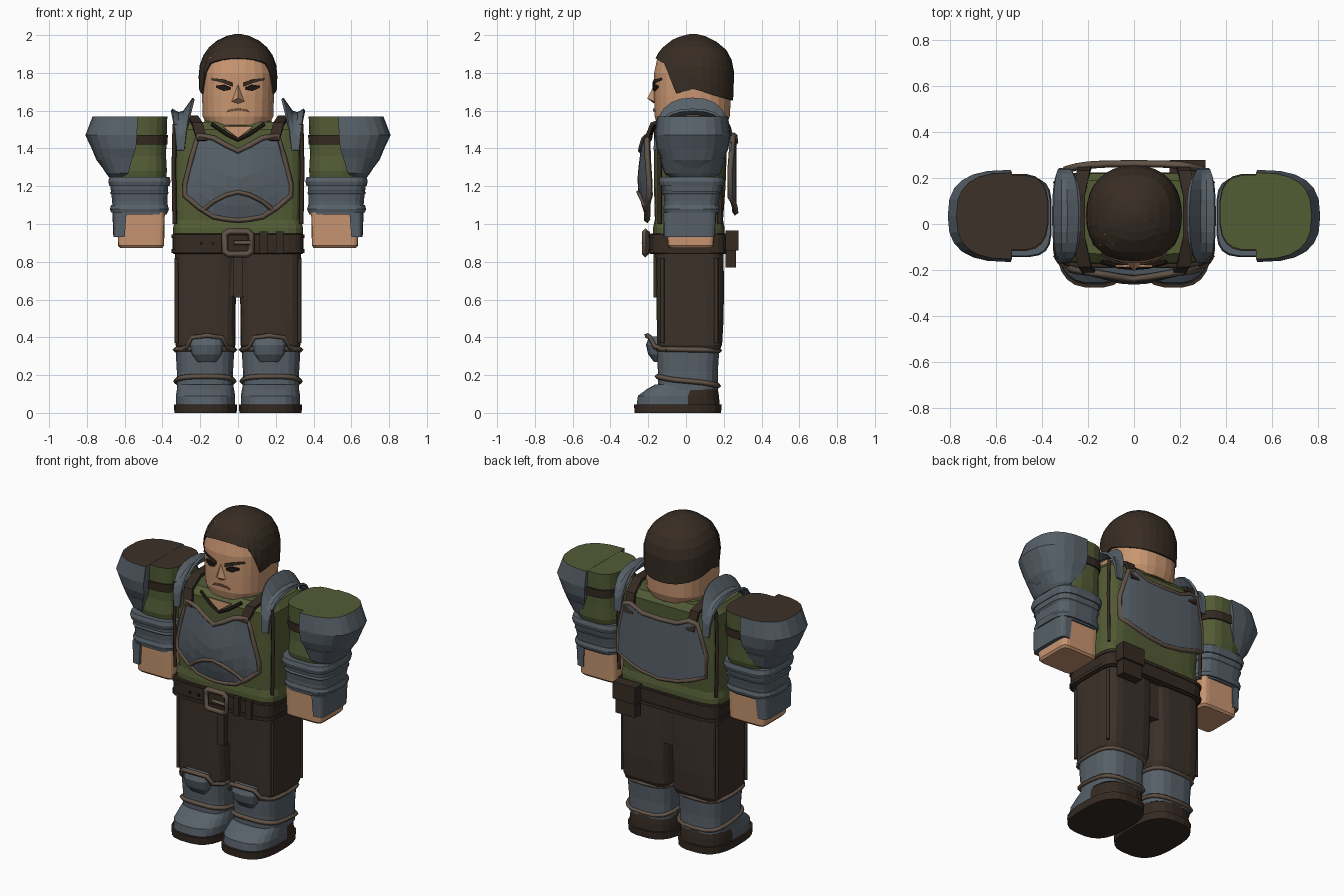
import bpy, bmesh, math
from mathutils import Vector

if "Cube" in bpy.data.objects:
    bpy.data.objects.remove(bpy.data.objects["Cube"])


def material(name, srgb):
    col = [(c / 255) ** 2.2 for c in srgb] + [1]
    m = bpy.data.materials.new(name)
    m.use_nodes = True
    m.diffuse_color = col
    m.node_tree.nodes["Principled BSDF"].inputs["Base Color"].default_value = col
    return m


SKIN = material("skin", (200, 149, 113))
HAIR = material("dark_brown_hair", (58, 48, 40))
STEEL = material("blue_grey_steel", (88, 97, 105))
GREEN = material("olive_cloth", (84, 92, 56))
CLOTH = material("brown_trouser_cloth", (62, 52, 45))
LEATHER = material("dark_leather", (56, 46, 39))
TRIM = material("taupe_trim", (97, 84, 73))
DARK = material("near_black", (36, 28, 25))
LIP = material("lip_brown", (135, 92, 70))


def lerp(tab, x):
    """Piecewise linear lookup in a short table of (x, value)."""
    for (a, va), (b, vb) in zip(tab, tab[1:]):
        if x <= b:
            return va + (vb - va) * max(0, (x - a) / (b - a))
    return tab[-1][1]


def make(name, verts, faces, mats, rule=None, thick=0):
    bm = bmesh.new()
    vs = [bm.verts.new(v) for v in verts]
    for f in faces:
        bm.faces.new([vs[i] for i in f])
    bmesh.ops.recalc_face_normals(bm, faces=bm.faces)
    bm.normal_update()
    if rule:
        for f in bm.faces:
            f.material_index = rule(f.calc_center_median(), f.normal)
    me = bpy.data.meshes.new(name)
    bm.to_mesh(me)
    bm.free()
    for m in mats:
        me.materials.append(m)
    ob = bpy.data.objects.new(name, me)
    bpy.context.collection.objects.link(ob)
    if thick:
        mod = ob.modifiers.new("thickness", "SOLIDIFY")
        mod.thickness, mod.offset = thick, 0
    return ob


def spow(v, e):
    return math.copysign(abs(v) ** e, v)


def grid_faces(rows, cols, closed=False):
    span = cols if closed else cols - 1
    return [(r * cols + c, r * cols + (c + 1) % cols,
             (r + 1) * cols + (c + 1) % cols, (r + 1) * cols + c)
            for r in range(rows - 1) for c in range(span)]


def loft(name, rings, mats, p=4, n=20, s=1, half=False, rule=None):
    """Stack rounded-box rings (z, cx, cy, rx, ry); half makes a D section."""
    verts = []
    for z, cx, cy, rx, ry in rings:
        for i in range(n):
            a = math.pi * (i / (n - 1) - .5) if half else 2 * math.pi * (i + .5) / n
            verts.append((s * (cx + rx * spow(math.cos(a), 2 / p)),
                          cy + ry * spow(math.sin(a), 2 / p), z))
    k = len(rings)
    faces = grid_faces(k, n, True) + [tuple(range(n)), tuple(range((k - 1) * n, k * n))]
    return make(name, verts, faces, mats, rule)


def tube(name, pts, mat, r=.014, cyclic=False):
    cu = bpy.data.curves.new(name, "CURVE")
    cu.dimensions, cu.bevel_depth, cu.bevel_resolution = "3D", r, 0
    cu.use_fill_caps = True
    sp = cu.splines.new("POLY")
    sp.points.add(len(pts) - 1)
    for q, v in zip(sp.points, pts):
        q.co = (*v, 1)
    sp.use_cyclic_u = cyclic
    cu.materials.append(mat)
    ob = bpy.data.objects.new(name, cu)
    bpy.context.collection.objects.link(ob)


def box(name, lo, hi, mat):
    x, y = (lo[0] + hi[0]) / 2, (lo[1] + hi[1]) / 2
    rx, ry = (hi[0] - lo[0]) / 2, (hi[1] - lo[1]) / 2
    verts = [(x + i * rx, y + j * ry, z) for z in (lo[2], hi[2])
             for i, j in ((-1, -1), (1, -1), (1, 1), (-1, 1))]
    return make(name, verts, grid_faces(2, 4, True) + [(0, 1, 2, 3), (4, 5, 6, 7)], [mat])


# Torso, neck and collar
loft("torso", [(.88, 0, .015, .33, .18), (1.0, 0, .015, .335, .18), (1.2, 0, .02, .34, .19),
               (1.5, 0, .025, .342, .195), (1.54, 0, .03, .31, .16)], [GREEN], p=6, n=24)
loft("neck", [(1.4, 0, .03, .13, .13), (1.54, 0, .03, .13, .14)], [SKIN], p=2.5, n=12)
loft("collar", [(1.52, 0, .035, .2, .18), (1.565, 0, .04, .165, .15)], [GREEN], p=3, n=14)
make("throat", [(-.08, -.182, 1.515), (.08, -.182, 1.515), (0, -.186, 1.455)], [(0, 1, 2)], [SKIN], thick=.008)
tube("collar_edge", [(-.14, -.165, 1.53), (-.06, -.185, 1.475), (0, -.19, 1.445), (.06, -.185, 1.475),
                     (.14, -.165, 1.53)], DARK, .01)
loft("shirt_hem", [(.93, 0, .015, .345, .19), (.98, 0, .015, .345, .19), (1.02, 0, .015, .336, .182)], [GREEN], p=6)


# Breastplate and backplate
def front_y(x, z):
    swell = lerp([(1.0, .2), (1.15, .9), (1.25, 1), (1.47, .6)], z)
    return -.178 - .07 * swell * (1 - min(1, abs(x) / .3) ** 1.8)


def back_y(x, z):
    return .222 + .035 * (1 - min(1, abs(x) / .32) ** 4)


def armour(name, surf, top, bottom, out):
    xs = [x for x, _ in top]
    xs = [-x for x in xs[:0:-1]] + xs
    rows = 6
    verts = []
    for r in range(rows):
        for x in xs:
            a, b = lerp(bottom, abs(x)), lerp(top, abs(x))
            z = a + (b - a) * r / (rows - 1)
            verts.append((x, surf(x, z), z))
    make(name, verts, grid_faces(rows, len(xs)), [STEEL], thick=.02)
    edge = [(x, lerp(top, abs(x))) for x in xs] + [(x, lerp(bottom, abs(x))) for x in xs[::-1]]
    tube(name + "_trim", [(x, surf(x, z) + out, z) for x, z in edge], TRIM, .016, True)


armour("breastplate", front_y,
       [(0, 1.385), (.06, 1.415), (.13, 1.455), (.21, 1.47), (.245, 1.35), (.28, 1.21)],
       [(0, 1.02), (.1, 1.03), (.17, 1.05), (.22, 1.1), (.28, 1.15)], -.008)
armour("backplate", back_y,
       [(0, 1.43), (.12, 1.435), (.2, 1.47), (.25, 1.46), (.3, 1.28)],
       [(0, 1.06), (.15, 1.08), (.3, 1.14)], .004)
tube("belly_arch", [(x, front_y(x, z) - .008, z) for x, z in
                    ((-.19, 1.07), (-.13, 1.12), (-.06, 1.155), (0, 1.17), (.06, 1.155), (.13, 1.12), (.19, 1.07))], TRIM, .013)

# Belt, buckle and pouch
loft("belt", [(.84, 0, .012, .342, .2), (.85, 0, .012, .348, .208), (.94, 0, .012, .348, .208),
              (.95, 0, .012, .342, .2)], [LEATHER], p=7, n=24)
for z in (.857, .935):
    loft("belt_rim", [(z - .01, 0, .012, .353, .213), (z + .01, 0, .012, .353, .213)], [LEATHER], p=7, n=24)
tube("buckle", [(x, -.215, .9 + z) for x, z in ((-.07, -.045), (-.05, -.06), (.05, -.06), (.07, -.045),
                                              (.07, .045), (.05, .06), (-.05, .06), (-.07, .045))], TRIM, .018, True)
tube("buckle_prong", [(-.02, -.22, .9), (.07, -.225, .9)], TRIM, .012)
for x in (.115, .2):
    box("belt_keeper", (x, -.215, .845), (x + .04, -.19, .96), LEATHER)
for x in (-.2, -.14):
    box("belt_hole", (x, -.203, .89), (x + .015, -.197, .905), DARK)
box("belt_pouch", (.165, .21, .77), (.3, .265, .94), LEATHER)
box("pouch_flap", (.155, .21, .86), (.31, .278, .965), LEATHER)
box("fly_flap", (-.025, -.172, .61), (.025, -.14, .85), CLOTH)
box("crotch", (-.06, -.14, .62), (.06, .18, .86), CLOTH)

# Head
HEAD = [(1.5, 0, .025, .125, .14), (1.525, 0, .03, .165, .185), (1.57, 0, .033, .188, .2),
        (1.68, 0, .035, .192, .205), (1.8, 0, .037, .194, .207), (1.88, 0, .037, .18, .19),
        (1.94, 0, .037, .14, .15), (1.97, 0, .037, .08, .08)]
loft("head", HEAD, [SKIN], p=2.5, n=24)


def face_y(x, z):
    rx = lerp([(h[0], h[3]) for h in HEAD], z)
    ry = lerp([(h[0], h[4]) for h in HEAD], z)
    return .035 - ry * (1 - abs(x / rx) ** 2.5) ** .4


def face_plate(name, pts, mat, s=1):
    verts = [(s * x, face_y(x, z) - .004, z) for x, z in pts]
    make(name, verts, [tuple(range(len(pts)))], [mat], thick=.009)


for s, side in ((1, "left"), (-1, "right")):
    face_plate(side + "_brow", [(.03, 1.728), (.08, 1.748), (.14, 1.762), (.14, 1.772), (.08, 1.766), (.03, 1.748)], HAIR, s)
    face_plate(side + "_eye", [(.04, 1.712), (.075, 1.704), (.115, 1.722), (.115, 1.732), (.075, 1.738), (.04, 1.724)], DARK, s)
face_plate("mouth", [(-.06, 1.592), (0, 1.602), (.06, 1.592), (.045, 1.606), (0, 1.612), (-.045, 1.606)], LIP)
make("nose", [(0, -.168, 1.74), (-.036, -.165, 1.648), (.036, -.165, 1.648), (0, -.205, 1.665), (0, -.17, 1.638)],
     [(0, 1, 3), (0, 3, 2), (1, 4, 3), (4, 2, 3), (0, 2, 4, 1)], [SKIN])

# Hair cap with a hairline that drops at the temples
CROWN = [(1.64, .197), (1.8, .203), (1.86, .194), (1.92, .163), (1.97, .103), (1.99, .058), (2.0, .015)]
HAIRLINE = [(-1, 1.875), (-.72, 1.85), (-.6, 1.84), (-.5, 1.72), (-.38, 1.69), (0, 1.715), (.5, 1.68), (1, 1.655)]
cols, rows, verts = 32, 8, []
for r in range(rows):
    for c in range(cols):
        a = 2 * math.pi * c / cols
        low = lerp(HAIRLINE, math.sin(a))
        z = low + (2 - low) * (1 - (1 - r / (rows - 1)) ** 1.7)
        q = lerp(CROWN, z)
        verts.append((q * spow(math.cos(a), .88), .038 + 1.04 * q * spow(math.sin(a), .88), z))
make("hair", verts, grid_faces(rows, cols, True) + [tuple(range((rows - 1) * cols, rows * cols))], [HAIR], thick=.012)

for s, side in ((1, "left"), (-1, "right")):
    # Shoulder guard arching over the torso edge
    sect = [(.352, .215), (.315, .195), (.285, .205), (.235, .275)]
    verts = []
    for i in range(13):
        a = math.pi * i / 12
        for x, h in sect:
            k = .35 + .65 * math.sin(a)
            verts.append((s * (.31 + (x - .31) * k), .035 - .2 * spow(math.cos(a), .8), 1.39 + h * math.sin(a) ** .7))
    make(side + "_shoulder_guard", verts, grid_faces(13, 4), [STEEL], thick=.014)

    # Strap joining breastplate and backplate
    path = [(.19, -.215, 1.44), (.215, -.18, 1.53), (.24, -.06, 1.565), (.24, .13, 1.565), (.22, .225, 1.52), (.21, .258, 1.41)]
    verts = [(s * (x + w), y, z) for x, y, z in path for w in (-.028, .028)]
    make(side + "_shoulder_strap", verts, grid_faces(6, 2), [LEATHER], thick=.02)
    for y in (-.14, .18):
        tube(side + "_side_seam", [(s * .335, y, 1.0), (s * .34, y, 1.3), (s * .335, y, 1.53)], LEATHER, .012)

    # Sleeve with its band
    top = GREEN if s > 0 else CLOTH
    caps = lambda c, n: int(n.z > .9 and c.z > 1.5)
    loft(side + "_sleeve", [(1.2, .515, .04, .13, .14), (1.28, .515, .045, .14, .16), (1.36, .51, .05, .13, .155),
                            (1.569, .51, .05, .137, .163)], [GREEN, top], p=3, s=s, rule=caps)
    loft(side + "_sleeve_band", [(1.42, .51, .05, .137, .166), (1.47, .51, .05, .14, .169)], [LEATHER], p=3, s=s)

    # Layered pauldron
    loft(side + "_pauldron", [(1.3, .62, .035, .1, .1), (1.34, .56, .035, .19, .165), (1.4, .54, .035, .235, .19),
                              (1.47, .535, .035, .273, .2), (1.57, .53, .035, .24, .188)],
         [STEEL, top], p=2.7, n=13, s=s, half=True, rule=caps)
    loft(side + "_pauldron_lame", [(1.25, .6, .035, .085, .12), (1.27, .58, .035, .12, .15), (1.35, .56, .035, .19, .175)],
         [STEEL], p=2.7, n=13, s=s, half=True)

    # Forearm guard and hand
    loft(side + "_forearm_guard", [(1.05, .52, .025, .145, .14), (1.12, .52, .03, .147, .145), (1.24, .525, .035, .157, .165)],
         [STEEL], p=4, s=s)
    for z, rx, ry, h in ((1.225, .166, .175, .024), (1.165, .156, .158, .01), (1.08, .157, .153, .02)):
        loft(side + "_guard_band", [(z - h, .522, .03, rx - .006, ry - .006), (z, .522, .03, rx, ry),
                                    (z + h, .522, .03, rx - .006, ry - .006)], [STEEL], p=4, s=s)
    loft(side + "_wrist_plate", [(.93, .6, .018, .06, .136), (1.06, .59, .02, .075, .14)], [STEEL], p=5, n=13, s=s, half=True)
    loft(side + "_hand", [(.873, .513, .025, .112, .112), (.885, .513, .025, .122, .122), (1.06, .515, .025, .128, .13)],
         [SKIN], p=9, s=s)

    # Trousers
    loft(side + "_trouser_leg", [(.33, .172, .02, .148, .158), (.36, .172, .02, .16, .172), (.5, .173, .022, .16, .178),
                                 (.7, .17, .022, .162, .18), (.86, .168, .018, .166, .18)], [CLOTH], p=5, s=s)
    for y in (-.125, .16):
        tube(side + "_trouser_seam", [(s * .325, y, .37), (s * .325, y, .82)], CLOTH, .012)

    # Greave, knee cap and trims
    loft(side + "_greave", [(.12, .175, .01, .15, .16), (.22, .175, .01, .15, .16), (.34, .175, .01, .157, .168)],
         [STEEL], p=3.2, s=s)
    loft(side + "_knee_cap", [(.27, .165, -.15, .05, .02), (.31, .165, -.15, .08, .05), (.36, .165, -.15, .09, .062),
                              (.405, .165, -.145, .078, .05)], [STEEL], p=2.5, n=14, s=s)
    tube(side + "_knee_trim", [(s * x, y, z) for x, y, z in ((.025, -.1, .335), (.06, -.165, .35), (.085, -.19, .4),
                               (.165, -.208, .41), (.245, -.19, .4), (.27, -.165, .35), (.32, -.1, .335))], TRIM, .014)
    for z0, tilt, rx, ry in ((.335, .005, .158, .168), (.168, .025, .154, .163)):
        pts = []
        for i in range(20):
            a = 2 * math.pi * i / 20
            pts.append((s * (.175 + rx * spow(math.cos(a), .62)), .01 + ry * spow(math.sin(a), .62), z0 - tilt * math.sin(a)))
        tube(side + "_greave_trim", pts, TRIM, .014, True)

    # Boot with steel toe and leather heel
    loft(side + "_boot", [(.035, .172, -.042, .158, .222), (.09, .172, -.04, .158, .216), (.125, .172, -.02, .152, .19),
                          (.15, .173, 0, .148, .165)], [STEEL, LEATHER], p=2.8, n=24, s=s,
         rule=lambda c, n: int(c.y > .03))
    loft(side + "_sole", [(0, .172, -.043, .166, .23), (.045, .172, -.043, .168, .234)], [LEATHER], p=2.8, n=24, s=s)
